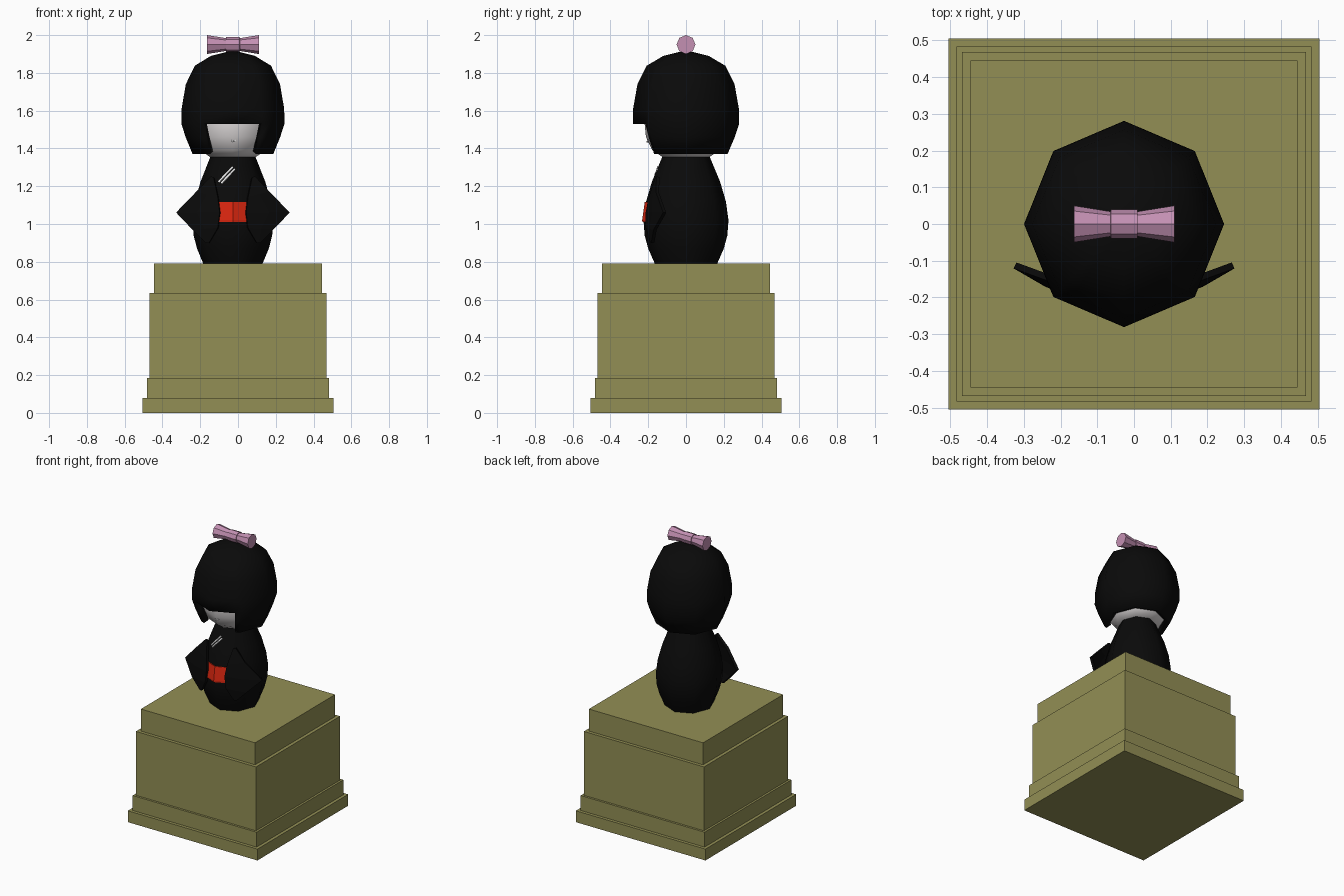
import bpy, bmesh, math

if "Cube" in bpy.data.objects:
    bpy.data.objects.remove(bpy.data.objects["Cube"])

CX = -0.027  # the doll stands slightly left of centre


def material(name, rgb):
    m = bpy.data.materials.new(name)
    m.diffuse_color = (*rgb, 1)
    m.use_nodes = True
    m.node_tree.nodes["Principled BSDF"].inputs["Base Color"].default_value = m.diffuse_color
    return m


OLIVE = material("olive", (0.29, 0.275, 0.09))
BLACK = material("black", (0.003, 0.003, 0.003))
SKIN = material("pale_skin", (0.72, 0.69, 0.69))
WHITE = material("white", (0.95, 0.95, 0.95))
RED = material("red", (0.72, 0.02, 0.005))
PINK = material("pink", (0.55, 0.28, 0.45))


def make(name, verts, faces, mat, smooth=False, fix=True, thick=0, offset=0):
    me = bpy.data.meshes.new(name)
    me.from_pydata(verts, [], faces)
    if fix:
        bm = bmesh.new()
        bm.from_mesh(me)
        bmesh.ops.recalc_face_normals(bm, faces=bm.faces)
        bm.to_mesh(me)
        bm.free()
    me.materials.append(mat)
    ob = bpy.data.objects.new(name, me)
    bpy.context.collection.objects.link(ob)
    if thick:
        mod = ob.modifiers.new("thickness", 'SOLIDIFY')
        mod.thickness, mod.offset = thick, offset
    if smooth:
        bpy.ops.object.select_all(action='DESELECT')
        ob.select_set(True)
        bpy.context.view_layer.objects.active = ob
        bpy.ops.object.shade_smooth_by_angle(angle=math.radians(50))
    return ob


def loft(name, rings, mat, skip=lambda k, i: False, caps=(True, True), **kw):
    n = len(rings[0])
    faces = [(k * n + i, k * n + (i + 1) % n, (k + 1) * n + (i + 1) % n, (k + 1) * n + i)
             for k in range(len(rings) - 1) for i in range(n) if not skip(k, i)]
    if caps[0]:
        faces.append(tuple(reversed(range(n))))
    if caps[1]:
        faces.append(tuple(range((len(rings) - 1) * n, len(rings) * n)))
    return make(name, [p for r in rings for p in r], faces, mat, **kw)


def octagon(r, z, sx):
    return [(CX + sx * r * math.sin(math.tau * i / 8), -r * math.cos(math.tau * i / 8), z)
            for i in range(8)]


def plate(name, rows, depth, mat, thick):
    """Thin sheet from rows of (x, z) points, laid at y = depth(x, z)."""
    w = len(rows[0])
    verts = [(CX + x, depth(x, z), z) for row in rows for x, z in row]
    faces = [(k * w + i, k * w + i + 1, (k + 1) * w + i + 1, (k + 1) * w + i)
             for k in range(len(rows) - 1) for i in range(w - 1)]
    return make(name, verts, faces, mat, thick=thick)


# Stepped pedestal
for name, h, z0, z1 in [("pedestal_foot", 0.505, 0, 0.08), ("pedestal_step", 0.483, 0.08, 0.185),
                        ("pedestal_block", 0.468, 0.185, 0.635), ("pedestal_top", 0.445, 0.635, 0.79)]:
    loft(name, [[(-h, -h, z), (h, -h, z), (h, h, z), (-h, h, z)] for z in (z0, z1)], OLIVE)

# Robe body
BODY = [(0.165, 0.79), (0.2, 0.87), (0.219, 0.94), (0.225, 1.02), (0.211, 1.12),
        (0.18, 1.225), (0.125, 1.357)]
loft("robe_body", [octagon(r, z, 0.95) for r, z in BODY], BLACK, smooth=True)


def radius(z):
    for (r0, z0), (r1, z1) in zip(BODY, BODY[1:]):
        if z <= z1:
            return r0 + (r1 - r0) * (z - z0) / (z1 - z0)
    return BODY[-1][0]


def robe_front(x, z):
    return -(radius(z) - 0.414 * abs(x) / 0.95) - 0.003


# Red sash on the front of the robe
plate("sash", [[(-0.075, z), (0, z), (0.075, z)] for z in (1.01, 1.02, 1.115)],
      robe_front, RED, 0.008)

# White collar trim lines
for i, (x0, z0, x1, z1) in enumerate([(-0.074, 1.222, 0, 1.302), (-0.06, 1.215, 0.01, 1.29)]):
    plate(f"collar_trim_{i + 1}",
          [[(x0 + (x1 - x0) * t + d, z0 + (z1 - z0) * t - d) for d in (-0.003, 0.003)]
           for t in (0, 0.35, 0.7, 1)], robe_front, WHITE, 0.008)


# Sleeves folded toward the front
def sleeve_depth(x, z):
    a = abs(x)
    return -0.228 + 0.264 * min(a, 0.19) + 0.56 * max(a - 0.19, 0) + 0.9 * (0.225 - radius(z))


OUTER = [(0.115, 1.25), (0.19, 1.17), (0.297, 1.06), (0.21, 0.97), (0.14, 0.90)]
INNER = [(0.1, 1.245), (0.078, 1.14), (0.068, 1.06), (0.078, 0.98), (0.125, 0.90)]
for side, s in (("left", -1), ("right", 1)):
    plate(f"sleeve_{side}",
          [[(s * (o[0] + (n[0] - o[0]) * t), o[1] + (n[1] - o[1]) * t) for t in (0, 0.47, 1)]
           for o, n in zip(OUTER, INNER)], sleeve_depth, BLACK, 0.018)

# Head
HEAD = [(0.125, 1.355), (0.178, 1.39), (0.212, 1.46), (0.22, 1.54), (0.2, 1.68), (0.1, 1.78)]
loft("head", [octagon(r, z, 0.97) for r, z in HEAD], SKIN, smooth=True)

# Small mouth plate
plate("mouth", [[(-0.01, 1.44), (0, 1.432), (0.016, 1.442)], [(-0.01, 1.445), (0, 1.438), (0.016, 1.448)]],
      lambda x, z: -0.204 + 0.42 * abs(x), WHITE, 0.008)


# Bobbed hair with an opening below the fringe
def hair_ring(r, z):
    c = octagon(r, z, 0.97)
    edge = [tuple(a + 0.8 * (b - a) for a, b in zip(c[0], q)) for q in (c[1], c[7])]
    return [c[0], edge[0], *c[1:], edge[1]]


HAIR = [(0.22, 1.37), (0.258, 1.46), (0.281, 1.53), (0.28, 1.61), (0.257, 1.74), (0.208, 1.838),
        (0.12, 1.89), (0.03, 1.912)]
loft("hair", [hair_ring(r, z) for r, z in HAIR], BLACK, skip=lambda k, i: k < 2 and i in (0, 9),
     caps=(False, True), smooth=True, fix=False, thick=0.04, offset=-1)

# Hair bow: flared ends around a knot
BOW = [(-0.137, 0.05), (-0.037, 0.034), (-0.036, 0.039), (0.036, 0.039), (0.037, 0.034), (0.137, 0.05)]
loft("hair_bow", [[(CX + x, r * math.cos(math.tau * i / 8), 1.95 + r * math.sin(math.tau * i / 8))
                   for i in range(8)] for x, r in BOW], PINK)
